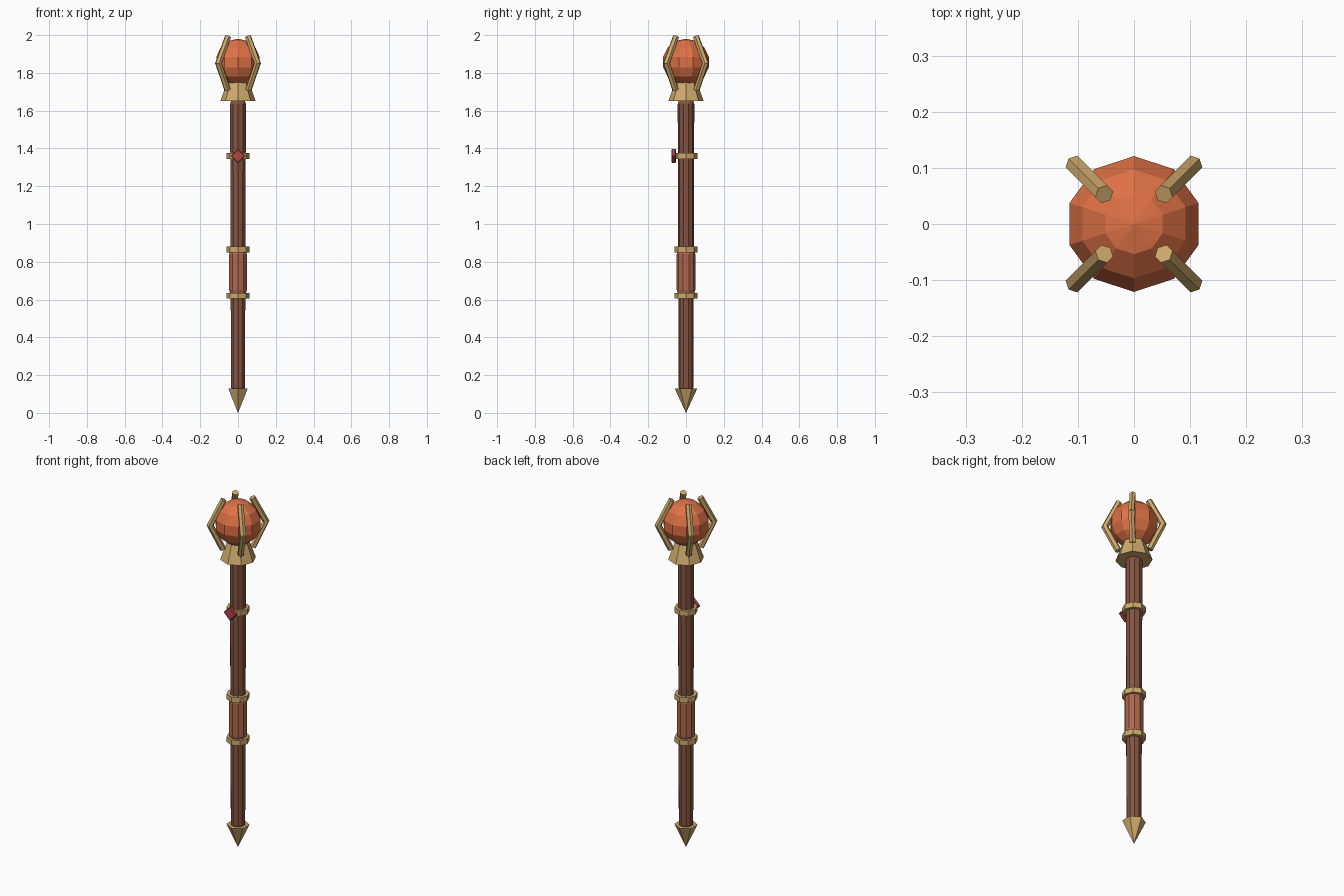
import bpy, bmesh
from math import sin, cos, pi
from mathutils import Vector, Matrix

if "Cube" in bpy.data.objects:
    bpy.data.objects.remove(bpy.data.objects["Cube"])


def material(name, rgb):
    m = bpy.data.materials.new(name)
    m.use_nodes = True
    m.diffuse_color = (*rgb, 1)
    m.node_tree.nodes["Principled BSDF"].inputs["Base Color"].default_value = (*rgb, 1)
    return m


wood = material("dark wood", (0.23, 0.088, 0.055))
leather = material("grip leather", (0.43, 0.14, 0.08))
gold = material("dull gold", (0.62, 0.40, 0.15))
orange = material("orange orb", (0.73, 0.165, 0.06))
red = material("red gem", (0.44, 0.06, 0.06))


def finish(name, bm, mat):
    bmesh.ops.recalc_face_normals(bm, faces=bm.faces)
    mesh = bpy.data.meshes.new(name)
    bm.to_mesh(mesh)
    bm.free()
    mesh.materials.append(mat)
    ob = bpy.data.objects.new(name, mesh)
    bpy.context.collection.objects.link(ob)
    return ob


def turned(name, profile, sides, mat):
    """Closed solid turned around z from (radius, height) pairs, first corner on +y."""
    bm = bmesh.new()
    rings = []
    for r, z in profile:
        if r == 0:
            rings.append([bm.verts.new((0, 0, z))] * sides)
        else:
            rings.append([bm.verts.new((r * sin(2 * pi * i / sides), r * cos(2 * pi * i / sides), z))
                          for i in range(sides)])
    for low, high in zip(rings, rings[1:]):
        for i in range(sides):
            j = (i + 1) % sides
            corners = dict.fromkeys((low[i], low[j], high[j], high[i]))
            bm.faces.new(list(corners))
    for ring, (r, z) in ((rings[0], profile[0]), (rings[-1], profile[-1])):
        if r > 0:
            bm.faces.new(ring)
    return finish(name, bm, mat)


def rod(name, start, end, radius, mat):
    """Six-sided bar between two points."""
    a, b = Vector(start), Vector(end)
    turn = (b - a).to_track_quat('Z', 'Y').to_matrix().to_4x4()
    bm = bmesh.new()
    bmesh.ops.create_cone(bm, cap_ends=True, segments=6, radius1=radius, radius2=radius,
                          depth=(b - a).length, matrix=Matrix.Translation((a + b) / 2) @ turn)
    return finish(name, bm, mat)


# Pointed foot, shaft and grip
turned("foot_spike", [(0, 0), (0.06, 0.13)], 6, gold)
turned("shaft", [(0.033, 0.125), (0.039, 0.135), (0.044, 1.635), (0.039, 1.65)], 10, wood)
turned("grip", [(0.044, 0.635), (0.049, 0.65), (0.049, 0.84), (0.044, 0.855)], 10, leather)

# Metal bands
for name, z in (("grip_lower_band", 0.62), ("grip_upper_band", 0.865), ("gem_band", 1.36)):
    turned(name, [(0.06, z - 0.015), (0.06, z + 0.015)], 8, gold)

# Flared collar and faceted orb
turned("collar", [(0.094, 1.65), (0.058, 1.75)], 8, gold)
orb_rings = 7
turned("orb", [(0.124 * sin(pi * k / orb_rings) if 0 < k < orb_rings else 0,
                1.857 - 0.124 * cos(pi * k / orb_rings)) for k in range(orb_rings + 1)], 10, orange)

# Four bent claws around the orb
for side, sx in (("left", 1), ("right", -1)):
    for face, sy in (("front", -1), ("back", 1)):
        def at(d, z):
            return (d * sx, d * sy, z)
        rod(f"{face}_{side}_claw_lower", at(0.056, 1.71), at(0.105, 1.855), 0.017, gold)
        rod(f"{face}_{side}_claw_upper", at(0.106, 1.845), at(0.053, 1.992), 0.017, gold)

# Diamond-shaped gem on the front
bm = bmesh.new()
bmesh.ops.create_cube(bm, size=1, matrix=Matrix.Rotation(pi / 4, 4, 'Y')
                      @ Matrix.Diagonal((0.056, 0.024, 0.056, 1)))
gem = finish("front_gem", bm, red)
gem.location = (0, -0.065, 1.36)
bevel = gem.modifiers.new("soft edges", 'BEVEL')
bevel.width = 0.004
bevel.segments = 1
